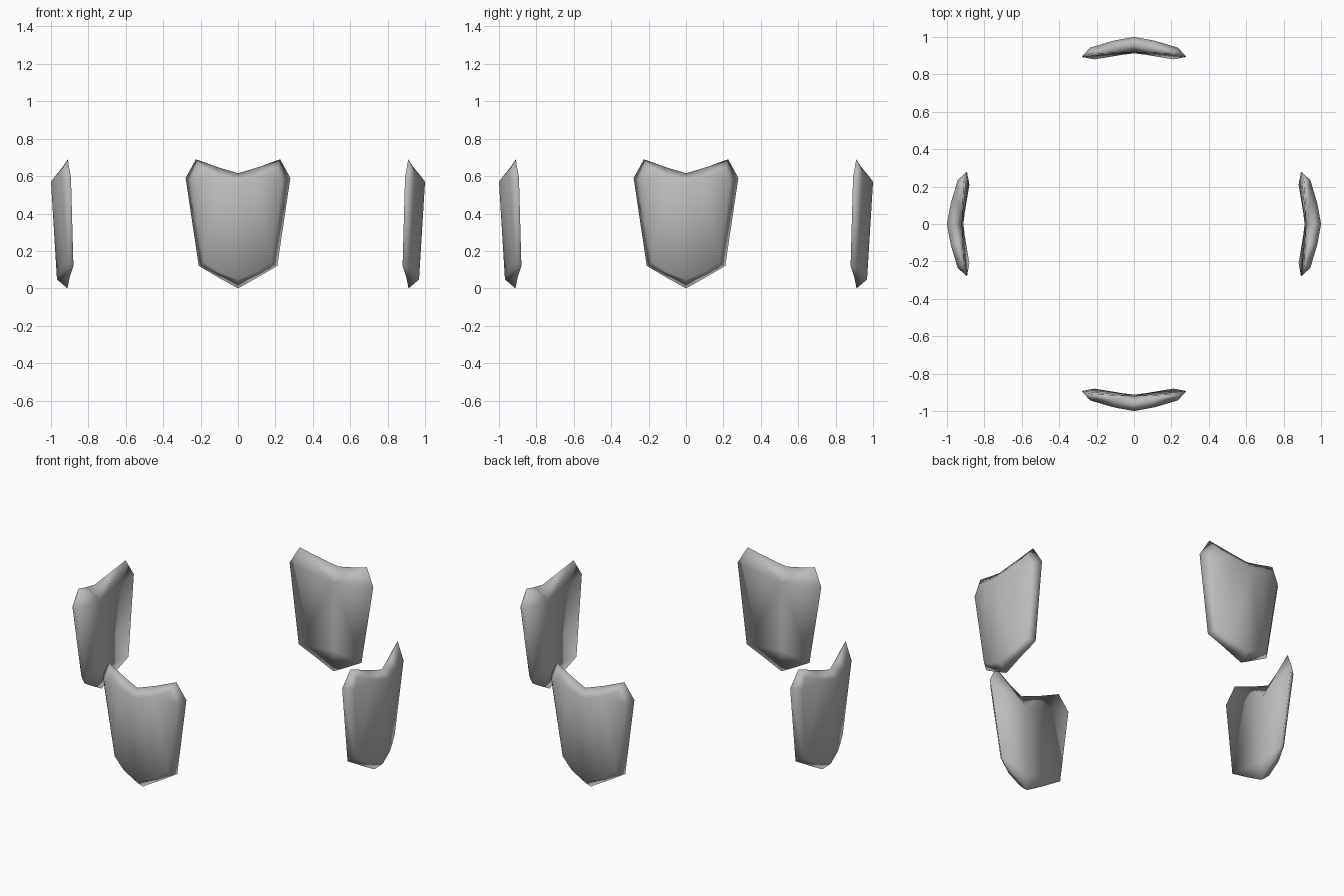
import bpy, bmesh, math

cube = bpy.data.objects.get("Cube")
if cube:
    bpy.data.objects.remove(cube, do_unlink=True)

mat = bpy.data.materials.new("grey metal")
mat.use_nodes = True
grey = (0.5, 0.5, 0.5, 1)
mat.diffuse_color = grey
mat.node_tree.nodes["Principled BSDF"].inputs["Base Color"].default_value = grey

# Half contours as (sideways, distance from centre, height), top middle to bottom tip
rim = [(0, .96, .615), (.11, .938, .648), (.225, .91, .69), (.28, .893, .59),
       (.21, .88, .12), (.105, .9, .058), (0, .912, 0)]
panel = [(0, 1, .57), (.11, .98, .597), (.2, .94, .64), (.235, .943, .575),
         (.18, .922, .14), (.1, .95, .087), (0, .968, .048)]
back = [(0, .92, .53), (0, .915, .12)]


def build_half(bm, side):
    def verts(points):
        return [bm.verts.new((side * u, -r, z)) for u, r, z in points]
    o, p, b = verts(rim), verts(panel), verts(back)
    # Bevelled border
    for i in range(len(o) - 1):
        bm.faces.new((o[i], o[i + 1], p[i + 1], p[i]))
    # Bowed outer panel
    bm.faces.new((p[0], p[1], p[5], p[6]))
    bm.faces.new((p[1], p[3], p[4], p[5]))
    bm.faces.new((p[1], p[2], p[3]))
    # Hollow back
    for i in range(3):
        bm.faces.new((b[0], o[i + 1], o[i]))
    bm.faces.new((b[0], b[1], o[4], o[3]))
    for i in (4, 5):
        bm.faces.new((b[1], o[i + 1], o[i]))


bm = bmesh.new()
for side in (1, -1):
    build_half(bm, side)
bmesh.ops.remove_doubles(bm, verts=bm.verts[:], dist=0.0001)
bmesh.ops.recalc_face_normals(bm, faces=bm.faces[:])
for f in bm.faces:
    f.smooth = True
mesh = bpy.data.meshes.new("shield_plate")
bm.to_mesh(mesh)
bm.free()
mesh.materials.append(mat)

# Four plates around the centre
for i, name in enumerate(("front", "left", "back", "right")):
    plate = bpy.data.objects.new(name + "_shield_plate", mesh)
    plate.rotation_euler.z = i * math.pi / 2
    bpy.context.collection.objects.link(plate)
